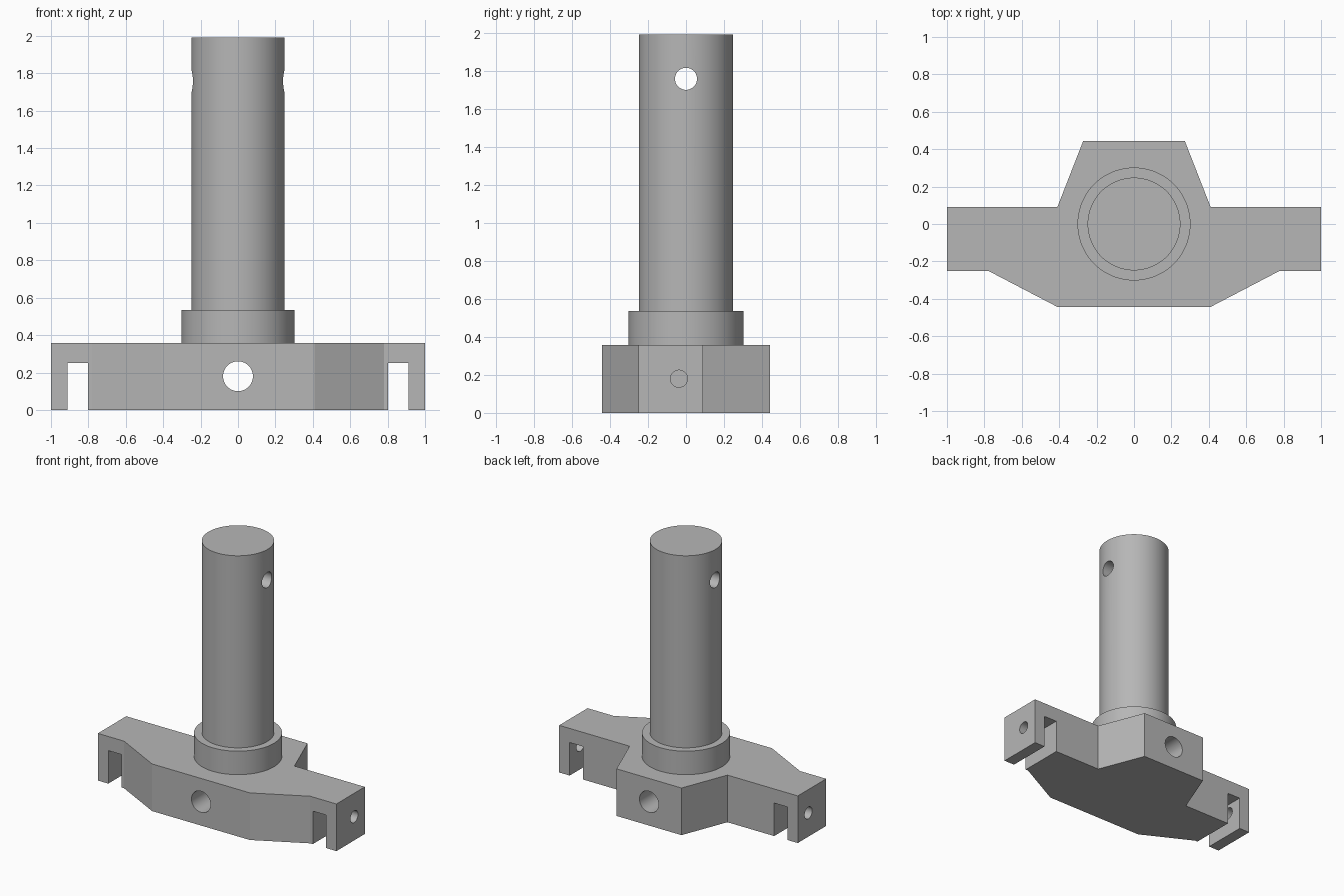
import bpy
import bmesh
from math import pi, radians

old = bpy.data.objects.get("Cube")
if old:
    bpy.data.objects.remove(old, do_unlink=True)

grey = bpy.data.materials.new("machined_grey")
grey.use_nodes = True
GREY = (0.47, 0.47, 0.47, 1)
grey.diffuse_color = GREY
grey.node_tree.nodes["Principled BSDF"].inputs["Base Color"].default_value = GREY


def cylinder(name, radius, depth, location, rotation=(0, 0, 0), sides=96):
    bpy.ops.mesh.primitive_cylinder_add(vertices=sides, radius=radius, depth=depth,
                                        location=location, rotation=rotation)
    obj = bpy.context.object
    obj.name = name
    obj.data.materials.append(grey)
    return obj


def box(name, size, location):
    bpy.ops.mesh.primitive_cube_add(size=1, location=location)
    obj = bpy.context.object
    obj.name = name
    obj.scale = size
    obj.data.materials.append(grey)
    return obj


def cut(target, cutter):
    mod = target.modifiers.new(cutter.name, 'BOOLEAN')
    mod.operation = 'DIFFERENCE'
    mod.solver = 'EXACT'
    mod.object = cutter
    bpy.context.view_layer.objects.active = target
    bpy.ops.object.modifier_apply(modifier=mod.name)
    bpy.data.objects.remove(cutter, do_unlink=True)


def smooth(obj):
    bpy.ops.object.select_all(action='DESELECT')
    obj.select_set(True)
    bpy.context.view_layer.objects.active = obj
    bpy.ops.object.shade_smooth_by_angle(angle=radians(20))


# Crossbar: mirrored plan outline, extruded upward
BAR_TOP = 0.357
half = [(0.41, -0.443), (0.78, -0.25), (1, -0.25), (1, 0.09), (0.41, 0.09), (0.272, 0.443)]
outline = half + [(-x, y) for x, y in reversed(half)]
bm = bmesh.new()
base = bm.faces.new([bm.verts.new((x, y, 0)) for x, y in outline])
walls = bmesh.ops.extrude_face_region(bm, geom=[base])
bmesh.ops.translate(bm, vec=(0, 0, BAR_TOP),
                    verts=[v for v in walls["geom"] if isinstance(v, bmesh.types.BMVert)])
bmesh.ops.recalc_face_normals(bm, faces=bm.faces)
mesh = bpy.data.meshes.new("crossbar")
bm.to_mesh(mesh)
bm.free()
mesh.materials.append(grey)
crossbar = bpy.data.objects.new("crossbar", mesh)
bpy.context.collection.objects.link(crossbar)

# Centre bore, then a slot and a pin hole at each end
cut(crossbar, cylinder("centre_bore", 0.08, 2, (0, 0, 0.18), (pi / 2, 0, 0), 48))
for side in (-1, 1):
    cut(crossbar, box("end_slot", (0.11, 2, 0.5), (side * 0.857, 0, 0)))
    cut(crossbar, cylinder("pin_hole", 0.045, 0.2, (side * 0.96, -0.037, 0.18),
                           (0, pi / 2, 0), 32))
smooth(crossbar)

# Collar and shaft with cross hole
collar = cylinder("collar", 0.302, 0.178, (0, 0, BAR_TOP + 0.089))
smooth(collar)
shaft = cylinder("shaft", 0.248, 1.455, (0, 0, 0.535 + 0.7275))
cut(shaft, cylinder("cross_hole", 0.058, 1, (0, 0, 1.758), (0, pi / 2, 0), 48))
smooth(shaft)
